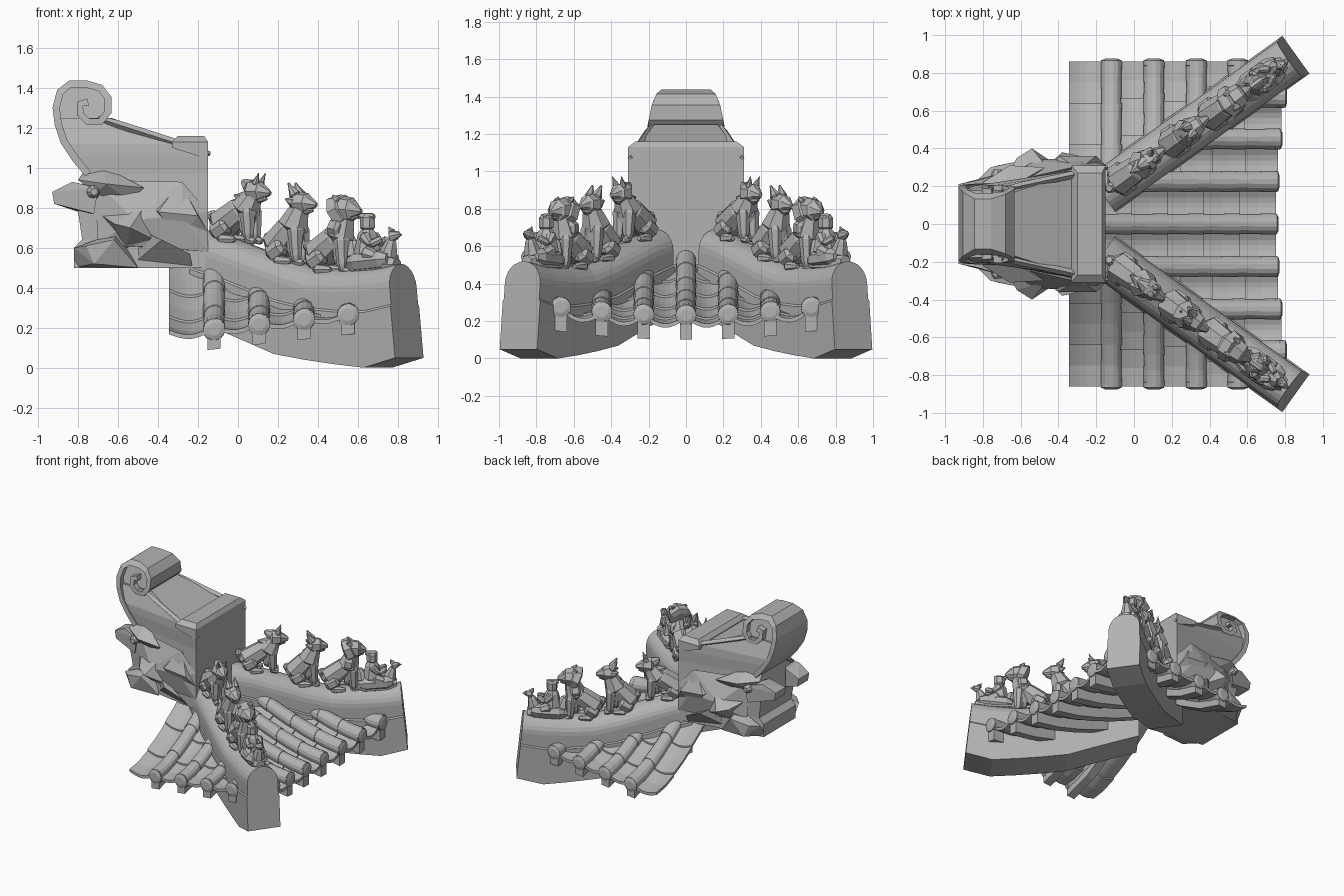
import bpy, bmesh, math
from mathutils import Vector

cube = bpy.data.objects.get("Cube")
if cube:
    bpy.data.objects.remove(cube, do_unlink=True)

stone = bpy.data.materials.new("grey_stone")
stone.use_nodes = True
stone.diffuse_color = (0.45, 0.45, 0.45, 1)
stone.node_tree.nodes["Principled BSDF"].inputs["Base Color"].default_value = stone.diffuse_color


def cm(*p):
    return Vector(p) / 100


def interp(table, x):
    for (a, fa), (b, fb) in zip(table, table[1:]):
        if x <= b or (b, fb) == table[-1]:
            return fa + (fb - fa) * (x - a) / (b - a)


def finish(name, bm, mirror=True):
    bmesh.ops.recalc_face_normals(bm, faces=bm.faces)
    mesh = bpy.data.meshes.new(name)
    bm.to_mesh(mesh)
    bm.free()
    mesh.materials.append(stone)
    obj = bpy.data.objects.new(name, mesh)
    bpy.context.collection.objects.link(obj)
    if mirror:
        mod = obj.modifiers.new("Mirror", 'MIRROR')
        mod.use_axis = (False, True, False)
        mod.use_mirror_merge = False


def loft(bm, rings):
    rows = [[bm.verts.new(p) for p in ring] for ring in rings]
    for a, b in zip(rows, rows[1:]):
        for i in range(len(a)):
            j = (i + 1) % len(a)
            bm.faces.new((a[i], a[j], b[j], b[i]))
    bm.faces.new(rows[0])
    bm.faces.new(rows[-1][::-1])


def limb(bm, p, q, r1, r2, sides=7):
    # faceted tapered limb with chamfered ends
    turn = (q - p).to_track_quat('Z', 'Y')
    rings = []
    for t, r in ((0, r1 * .6), (.18, r1), (.82, r2), (1, r2 * .6)):
        angles = [math.tau * k / sides for k in range(sides)]
        rings.append([p.lerp(q, t) + turn @ Vector((r * math.cos(a), r * math.sin(a), 0)) for a in angles])
    loft(bm, rings)


def hull(bm, points):
    verts = [bm.verts.new(cm(*p)) for p in points]
    out = bmesh.ops.convex_hull(bm, input=verts)
    loose = [v for v in out["geom_interior"] if isinstance(v, bmesh.types.BMVert)]
    bmesh.ops.delete(bm, geom=loose, context='VERTS')


# Hip ridges
ALONG, ACROSS = Vector((.813, .582, 0)), Vector((-.582, .813, 0))
TOP = [(-.2, .7), (0, .645), (.2, .56), (.4, .5), (.6, .49), (.86, .52)]
BOTTOM = [(-.2, .26), (.02, .17), (.27, .06), (.6, .01), (.7, 0), (.86, .05)]


def hip_point(x, z):
    return Vector((x, .176 + .715 * (x + .15), z))


bm = bmesh.new()
rings = []
stations = [-.17, -.05, .1, .25, .4, .55, .7, .857]
for x in stations:
    t, b = interp(TOP, x), interp(BOTTOM, x)
    step = b + (t - b) * .55
    side = [(.123, b), (.123, step), (.116, step + .01)]
    arch = [(.116 * math.cos(a), t - .116 + .116 * math.sin(a)) for a in (math.pi * k / 12 for k in range(13))]
    section = side + arch + [(-v, z) for v, z in side[::-1]]
    lean = .05 if x == stations[-1] else 0
    rings.append([hip_point(x, z) + ACROSS * v - ALONG * lean * (z - b) / (t - b) for v, z in section])
loft(bm, rings)
finish("hip_ridge", bm)


# Roof slopes: round tile rows, troughs and rafters
def roof_point(slope, along, across, dz=0):
    if slope == "side":
        eave, start, end, top = .205 + .11 * across, .25, .86, .5
    else:
        eave, start, end, top = .23 + .1 * across ** 2, -.2, .77, .55
    t = min(1, (along - start) / (end - start))
    z = eave + (top - eave) * (1 - t) ** 1.5 + dz
    return Vector((across, along, z) if slope == "side" else (along, across, z))


def row_start(slope, across):
    if slope == "side":
        return max(.2, .176 + .715 * (across + .15))
    return max(-.2, (across - .176) / .715 - .15)


def steps(slope, across, tile=.19):
    a, b = row_start(slope, across), .86 if slope == "side" else .75 + .1 * across ** 2
    n = max(2, round((b - a) / tile))
    return [(a + (b - a) * k / n, a + (b - a) * (k + 1) / n) for k in range(n)]


def tile_row(bm, slope, c):
    rings = []
    for a, b in steps(slope, c):
        for s, r in ((a, .052), ((a + b) / 2, .054), (b, .056)):
            angles = [math.tau * k / 14 for k in range(14)]
            rings.append([roof_point(slope, s, c + r * math.cos(t), r * math.sin(t)) for t in angles])
    loft(bm, rings)
    end = roof_point(slope, b, c)
    out = Vector((0, 1, 0) if slope == "side" else (1, 0, 0))
    limb(bm, end - out * .03, end + out * .015, .056, .054, 14)


# Per slope: rafter drop, trough drop, trough sag
DROPS = {"side": (.1, .012, .035), "main": (.13, .03, .05)}


def rafter(bm, slope, c):
    rings = []
    low = DROPS[slope][0]
    box = [(-.033, -low), (.033, -low), (.033, -.03), (-.033, -.03)]
    for a, b in steps(slope, c):
        rings += [[roof_point(slope, s, c + v, w) for v, w in box] for s in ([a, b] if not rings else [b])]
    loft(bm, rings)


def trough(bm, slope, c0, c1):
    rings = []
    drop, sag = DROPS[slope][1:]
    for a, b in steps(slope, (c0 + c1) / 2):
        for s, lift in ((a, 0), ((a + b) / 2, .004), (b, .012)):
            ks = [k / 8 for k in range(9)]
            under = [(k, -drop - sag * math.sin(math.pi * k)) for k in ks]
            over = [(k, w + .022) for k, w in under[::-1]]
            rings.append([roof_point(slope, s, c0 + (c1 - c0) * k, w + lift) for k, w in under + over])
    loft(bm, rings)


SLOPES = {"side": [-.345, -.12, .105, .33, .55], "main": [0, .225, .45, .67]}
for slope, columns in SLOPES.items():
    for label, build in (("round_tiles", tile_row), ("rafters", rafter)):
        bm = bmesh.new()
        for c in columns[1:]:
            build(bm, slope, c)
        finish(slope + "_" + label, bm)
    bm = bmesh.new()
    for c0, c1 in zip(columns, columns[1:]):
        trough(bm, slope, c0, c1)
    finish(slope + "_trough_tiles", bm)
for label, build in (("centre_round_tiles", tile_row), ("centre_rafter", rafter)):
    bm = bmesh.new()
    build(bm, "main", 0)
    finish(label, bm, False)

# Ridge-end ornament: body sections (height, back x, front x, back and front half width)
SECTIONS = [(50, -82, -15, 20, 31), (60, -82, -15, 20, 31), (64, -78, -15, 20, 31), (78, -80, -15, 21, 31),
            (97, -76, -15, 20, 31), (106, -81, -15, 20, 31), (112, -86, -32, 20, 27), (125, -90, -63, 18, 17)]
bm = bmesh.new()
loft(bm, [[cm(b, -wb, z), cm(f, -wf, z), cm(f, wf, z), cm(b, wb, z)] for z, b, f, wb, wf in SECTIONS])
finish("ornament_body", bm, False)

bm = bmesh.new()
loft(bm, [[cm(x, y, z) for x, y in ((b, -w), (f, -w), (f, w), (b, w))]
          for z, b, f, w in ((105, -17, -15, 31), (110, -33, -15, 31), (113, -33, -15, 31), (116, -30, -17, 27))])
finish("ornament_end_band", bm, False)

# Curled tail: a wide scroll band around a recessed core
WIDTH = [(.9, .22), (1.25, .205), (1.36, .182), (1.42, .155), (1.44, .13)]
PATH = [(-75, 97), (-81, 104), (-87, 113), (-90, 122), (-91, 130), (-89, 138), (-84, 142), (-76, 142), (-69, 140),
        (-65, 135), (-65, 128), (-69, 123), (-75, 123), (-79, 127), (-79, 132), (-75, 133)]
bm = bmesh.new()
path = [cm(x, 0, z) for x, z in PATH]
rings = []
for i, p in enumerate(path):
    d = (path[min(i + 1, len(path) - 1)] - path[max(i - 1, 0)]).normalized()
    n = Vector((d.z, 0, -d.x)) * .018
    rings.append([p + n * k + Vector((0, s * interp(WIDTH, (p + n * k).z), 0))
                  for k, s in ((1, -1), (1, 1), (-1, 1), (-1, -1))])
loft(bm, rings)
finish("tail_scroll", bm, False)
bm = bmesh.new()
core = path[3:12]
loft(bm, [[p + Vector((0, s * (interp(WIDTH, p.z) - .04), 0)) for p in core] for s in (-1, 1)])
finish("scroll_core", bm, False)
bm = bmesh.new()
limb(bm, cm(-14, 30, 107), cm(-70, 18, 125), .02, .02, 4)
finish("ornament_rim", bm)

# Carved beast face on both flanks of the ornament
FACE = {
    "flank": [(-72, 21, 94), (-46, 27, 92), (-28, 31, 93), (-15, 31, 78), (-15, 31, 58), (-28, 35, 76),
              (-52, 34, 74), (-70, 24, 62), (-40, 31, 60)],
    "brow": [(-76, 10, 100), (-80, 22, 94), (-66, 31, 92), (-47, 30, 90), (-54, 25, 83), (-72, 24, 87), (-68, 18, 101)],
    "snout": [(-93, 8, 88), (-93, 21, 88), (-92, 21, 82), (-92, 8, 82), (-83, 23, 93), (-70, 27, 90),
              (-72, 26, 77), (-80, 10, 78), (-80, 10, 92)],
    "lower_jaw": [(-82, 17, 50), (-82, 24, 60), (-76, 30, 61), (-72, 31, 52), (-62, 33, 64), (-50, 27, 50), (-60, 20, 68)],
    "cheek": [(-68, 24, 76), (-62, 35, 72), (-54, 40, 70), (-46, 30, 82), (-42, 32, 64), (-56, 26, 60)],
    "mane": [(-29, 29, 93), (-20, 36, 76), (-15, 31, 68), (-40, 36, 78), (-44, 26, 80), (-30, 30, 64)],
    "beard": [(-50, 27, 69), (-38, 38, 64), (-24, 35, 57), (-23, 30, 51), (-50, 26, 54)],
}
for name, points in FACE.items():
    bm = bmesh.new()
    hull(bm, points)
    finish(name, bm)
bm = bmesh.new()
limb(bm, cm(-73, 20, 88), cm(-72, 29, 88), .04, .03, 8)
finish("beast_eye", bm)


# Roof figures in hip-ridge space: forward, sideways, up
def figure(name, x, parts):
    base = hip_point(x, interp(TOP, x + .13) - .015)
    bm = bmesh.new()

    def place(p, s):
        return base + (ALONG * p[0] + ACROSS * p[1] * s) / 100 + cm(0, 0, p[2])
    for p, q, r1, r2 in parts:
        for s in ((1, -1) if p[1] or q[1] else (1,)):
            limb(bm, place(p, s), place(q, s), r1 / 100, r2 / 100)
    finish(name, bm)


def seated(chest, head, size):
    cu, cw = chest
    hu, hw = head
    return [((4, 0, 6), (cu - 2, 0, cw), 8, 7),
            ((5, 4, 4), (14, 4, 9), 5, 5),
            ((9, 5, 1), (19, 5, 1), 3, 2),
            ((cu + 1, 3, cw), (cu + 2, 3, 0), 4, 3),
            ((cu, 3, 1), (cu + 6, 3, 0), 2, 2),
            ((cu, 0, cw), (cu - 2, 0, 3), 6, 4),
            ((cu - 3, 0, cw - 4), (hu, 0, hw), 8, 5),
            ((hu - 4, 0, hw), (hu + 5, 0, hw), size, size - 1),
            ((hu + 3, 0, hw), (hu + 9, 0, hw - 1), size - 2, 2),
            ((hu + 2, 0, hw - 3), (hu + 7, 0, hw - 4), 3, 1),
            ((4, 0, 6), (1, 0, 15), 2, 3)]


figure("ridge_figure_crested", -.14, seated((24, 18), (28, 25), 6) + [
    ((29, 2, 28), (32, 3, 34), 2, .5), ((25, 0, 27), (20, 0, 30), 4, 2), ((22, 0, 21), (15, 0, 23), 4, 1)])
figure("ridge_figure_horned", .14, seated((19, 20), (22, 30), 6) + [
    ((20, 2, 33), (16, 3, 40), 3, 1), ((20, 3, 30), (15, 4, 32), 3, 1), ((17, 0, 22), (13, 0, 26), 3, 1)])
figure("ridge_figure_maned", .34, seated((23, 19), (25, 31), 7) + [
    ((18, 0, 29), (25, 0, 32), 9, 8), ((18, 3, 22), (25, 4, 21), 5, 5), ((23, 4, 35), (20, 5, 38), 2, 1)])
figure("ridge_figure_rider", .56, [
    ((0, 0, 3), (29, 0, 3), 7, 6), ((2, 3, 4), (26, 3, 6), 5, 5), ((23, 0, 6), (26, 0, 16), 5, 3),
    ((25, 0, 17), (30, 0, 18), 3, 2), ((29, 0, 18), (32, 0, 18), 2, .5), ((26, 0, 19), (24, 0, 22), 2, .5),
    ((4, 0, 6), (2, 0, 15), 5, 3), ((11, 0, 6), (11, 0, 21), 7, 5), ((11, 0, 20), (11, 0, 28), 4, 4),
    ((6, 0, 27), (15, 0, 27), 2, 2), ((11, 4, 18), (16, 5, 13), 3, 2), ((16, 5, 13), (21, 2, 16), 2, 2),
    ((12, 4, 9), (20, 5, 7), 4, 3)])
